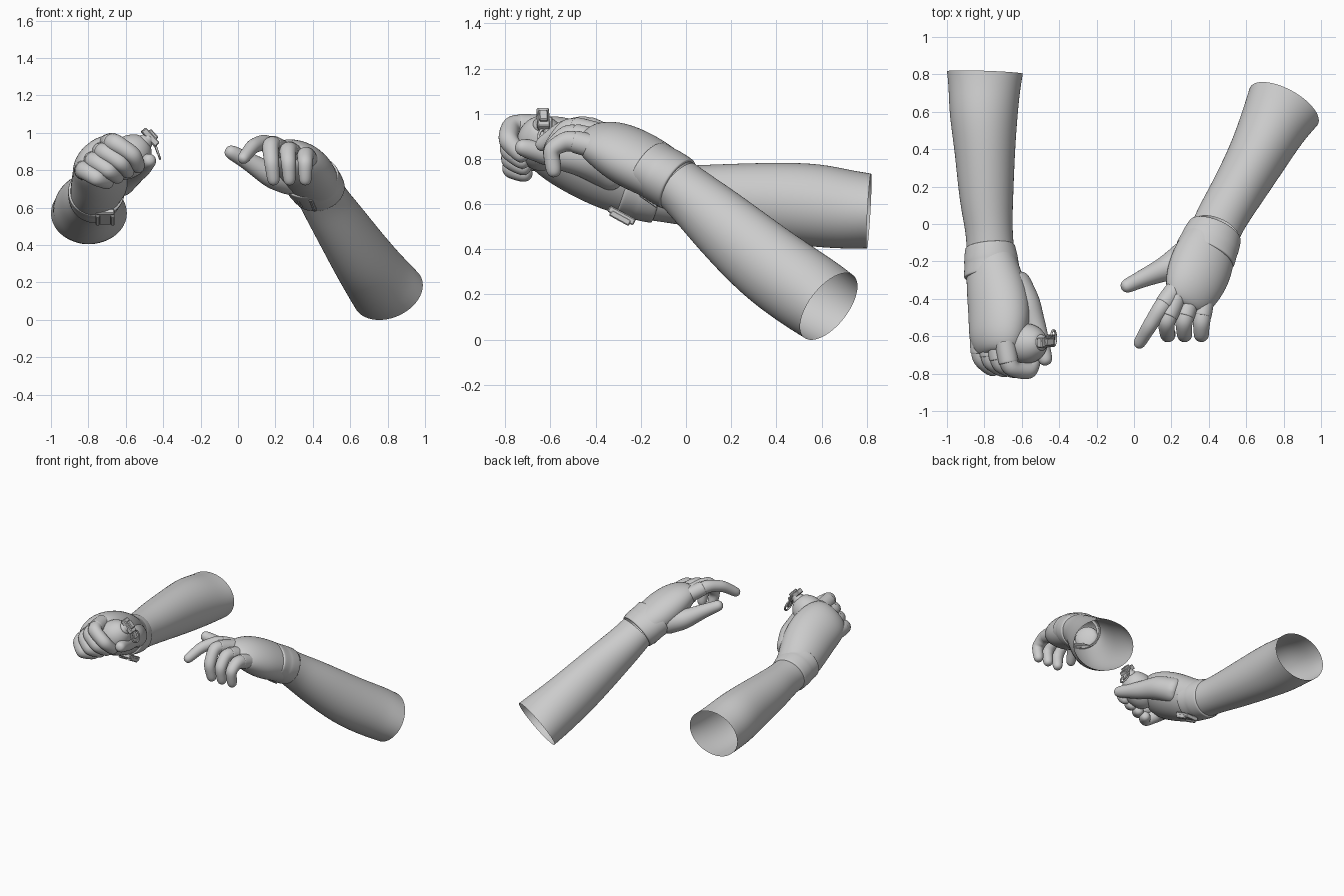
import bpy, bmesh
from mathutils import Vector, Matrix, Euler

cube = bpy.data.objects.get("Cube")
if cube:
    bpy.data.objects.remove(cube, do_unlink=True)

grey = bpy.data.materials.new("plain grey")
grey.use_nodes = True
colour = (0.6, 0.6, 0.6, 1)
grey.diffuse_color = colour
grey.node_tree.nodes["Principled BSDF"].inputs["Base Color"].default_value = colour


def finish(name, bm):
    """Turn a bmesh into a named, coloured, smooth object."""
    bmesh.ops.recalc_face_normals(bm, faces=bm.faces)
    mesh = bpy.data.meshes.new(name)
    bm.to_mesh(mesh)
    bm.free()
    mesh.materials.append(grey)
    mesh.shade_smooth()
    obj = bpy.data.objects.new(name, mesh)
    bpy.context.collection.objects.link(obj)
    return obj


def loft(name, rows, across, caps=(False, False), sides=12):
    """Skin elliptical rings (x, y, z, half width, half depth) along a path."""
    bm = bmesh.new()
    centres = [Vector(row[:3]) for row in rows]
    last = len(rows) - 1
    rings = []
    for i, row in enumerate(rows):
        along = (centres[min(i + 1, last)] - centres[max(i - 1, 0)]).normalized()
        u = Vector(across)
        u = (u - along * u.dot(along)).normalized()
        v = along.cross(u)
        ring = []
        for k in range(sides):
            spin = Matrix.Rotation(k * 6.28319 / sides, 2) @ Vector((1, 0))
            ring.append(bm.verts.new(centres[i] + u * spin.x * row[3] + v * spin.y * row[4]))
        rings.append(ring)
    for a, b in zip(rings, rings[1:]):
        for k in range(sides):
            n = (k + 1) % sides
            bm.faces.new((a[k], a[n], b[n], b[k]))
    for closed, ring in zip(caps, (rings[0], rings[-1])):
        if closed:
            bm.faces.new(ring)
    obj = finish(name, bm)
    sub = obj.modifiers.new("smooth", "SUBSURF")
    sub.levels = sub.render_levels = 2


def finger(name, points, radii, across):
    """A rounded digit through its joints."""
    pts = [Vector(p) for p in points]
    rows = []
    for i, (p, r) in enumerate(zip(pts, radii)):
        rows.append((*p, r, r))
        if i + 1 < len(pts):
            rows.append((*p.lerp(pts[i + 1], 0.5), *[(r + radii[i + 1]) * 0.48] * 2))
    end = (pts[-1] - pts[-2]).normalized()
    r = radii[-1]
    rows.append((*(pts[-1] + end * r * 0.6), r * 0.75, r * 0.75))
    rows.append((*(pts[-1] + end * r * 0.85), r * 0.3, r * 0.3))
    loft(name, rows, across, (True, True), sides=10)


def sleeve(name, start, end, r, across):
    """Short glove sleeve around the root of a finger, with a rolled rim."""
    a, b = Vector(start), Vector(end)
    steps = ((0, r), (0.4, r), (0.72, r * 0.97), (0.78, r * 0.94), (0.79, r * 0.8))
    loft(name, [(*a.lerp(b, t), s, s) for t, s in steps], across, sides=10)


def cuff(name, start, end, back, front, across):
    """Thick glove band with turned-in lips and a raised strap."""
    a, b = Vector(start), Vector(end)
    steps = ((0, .9), (.01, .98), (.05, 1), (.5, 1), (.55, .97), (.93, .97), (.99, .95), (1, .85))
    rows = []
    for t, s in steps:
        size = Vector(back).lerp(Vector(front), t) * s
        rows.append((*a.lerp(b, t), *size))
    loft(name, rows, across, sides=16)


def block(name, place, size, turn):
    """Small bevelled box."""
    bm = bmesh.new()
    bmesh.ops.create_cube(bm, size=1)
    matrix = Matrix.LocRotScale(Vector(place), turn, Vector(size))
    bmesh.ops.transform(bm, matrix=matrix, verts=bm.verts)
    bmesh.ops.bevel(bm, geom=bm.edges[:], offset=0.005, segments=1, affect="EDGES")
    finish(name, bm).data.shade_flat()


# Left arm, reaching forward and up
left_across = (0.9, -0.4, 0)
loft("left_forearm", [
    (.435, -.04, .69, .137, .12), (.465, .03, .63, .138, .13), (.535, .145, .525, .143, .155),
    (.655, .35, .34, .16, .182), (.735, .51, .23, .183, .185), (.77, .575, .187, .198, .183),
    (.802, .632, .147, .212, .178)], left_across, sides=16)
cuff("left_cuff", (.435, -.035, .687), (.38, -.165, .765), (.152, .13), (.178, .135), left_across)

# Left hand
left_row = (0.88, -0.25, -0.33)
loft("left_palm", [
    (.435, -.04, .69, .137, .115), (.387, -.145, .755, .168, .125),
    (.35, -.25, .81, .18, .13), (.31, -.35, .865, .162, .11),
    (.285, -.43, .89, .125, .07), (.275, -.45, .895, .07, .035)],
    left_row, (False, True), sides=16)
finger("left_thumb",
       [(.31, -.15, .745), (.18, -.235, .77), (.05, -.29, .85), (-.035, -.33, .895)],
       [.10, .075, .051, .042], (0, 0.8, -0.5))
left_index = [(.22, -.35, .90), (.14, -.455, .95), (.08, -.55, .93), (.03, -.635, .865)]
finger("left_index_finger", left_index, [.06, .048, .042, .036], (1, -0.3, 0))
sleeve("left_index_sleeve", left_index[0], left_index[1], .055, (1, -0.3, 0))
for k, label in enumerate(("middle", "ring", "little")):
    joints = [(.23 + .075 * k, -.39, .91 - .03 * k), (.17 + .095 * k, -.525, .945 - .03 * k),
              (.18 + .09 * k, -.6, .84), (.19 + .085 * k, -.585, .75)]
    finger("left_" + label + "_finger", joints, [.058, .05, .043, .037], (1, 0, 0))
    sleeve("left_" + label + "_sleeve", joints[0], joints[1], .055, (1, 0, 0))

# Right arm, held level
level = (1, 0, 0)
loft("right_forearm", [
    (-.767, -.15, .65, .13, .125), (-.775, -.03, .64, .127, .132),
    (-.79, .12, .63, .147, .15), (-.797, .4, .61, .165, .18),
    (-.805, .58, .595, .187, .19), (-.80, .72, .575, .195, .178),
    (-.797, .81, .57, .208, .17)], level, sides=16)
cuff("right_cuff", (-.77, -.12, .645), (-.757, -.28, .685), (.137, .137), (.163, .145), level)

# Right hand, rolled and closed around the grenade
right_row = (0.75, 0, 0.65)
loft("right_palm", [
    (-.768, -.14, .65, .13, .125), (-.757, -.25, .68, .152, .135),
    (-.73, -.37, .745, .178, .15), (-.715, -.5, .815, .187, .145),
    (-.735, -.62, .865, .172, .12), (-.75, -.69, .88, .125, .075),
    (-.75, -.70, .885, .07, .03)], right_row, (False, True), sides=16)
finger("right_thumb",
       [(-.66, -.28, .72), (-.58, -.43, .795), (-.52, -.58, .815), (-.475, -.72, .85)],
       [.10, .09, .062, .043], (0.9, 0, 0.4))
first = [(-.69, -.63, .94), (-.665, -.775, .95), (-.555, -.79, .88), (-.535, -.73, .82)]
fourth = [(-.825, -.59, .80), (-.82, -.72, .80), (-.75, -.785, .755), (-.70, -.715, .735)]
for k, label in enumerate(("index", "middle", "ring", "little")):
    joints = [Vector(a).lerp(Vector(b), k / 3) for a, b in zip(first, fourth)]
    finger("right_" + label + "_finger", joints, [.06, .054, .048, .041], right_row)
    sleeve("right_" + label + "_sleeve", joints[0], joints[1], .058, right_row)

# Strap buckles below both wrists
for side, place, turn in (("right", Vector((-.71, -.285, .55)), Euler((-0.5, 0, 0))),
                          ("left", Vector((.37, -.14, .64)), Euler((-0.6, 0.2, -0.4)))):
    axes = turn.to_matrix()
    block(side + "_buckle_plate", place, (.10, .13, .03), turn)
    for s in (-1, 1):
        block(side + "_buckle_bar", place + axes @ Vector((s * .04, 0, -.012)),
              (.022, .10, .03), turn)

# Grenade: egg body, neck, fuze head, lever and pull ring
axis = Vector((0.72, 0.05, 0.66)).normalized()
middle = Vector((-.58, -.64, .875))
turn = axis.to_track_quat("Z", "Y")


def turned(name, profile, caps):
    loft(name, [(*(middle + axis * h), r, r) for h, r in profile], (0, 1, 0), caps, sides=16)


turned("grenade_body", [(-.14, .03), (-.125, .065), (-.07, .105), (0, .115),
                        (.06, .102), (.105, .065), (.12, .04)], (True, True))
turned("grenade_neck", [(.10, .045), (.125, .045), (.13, .033), (.16, .033)], (False, True))
block("fuze_head", middle + axis * .15, (.055, .11, .035), turn)
block("fuze_cap", middle + axis * .17, (.04, .06, .025), turn)

# Safety lever folds from the head down beside the body
down = Vector((0.35, 0, -0.93)).normalized()
lever_turn = down.to_track_quat("Z", "Y")
block("safety_lever", Vector((-.445, -.61, .935)), (.04, .012, .11), lever_turn)

# Pull ring hangs from the head
bpy.ops.mesh.primitive_torus_add(
    major_segments=24, minor_segments=8, major_radius=.042, minor_radius=.006,
    location=(-.43, -.61, .90), rotation=(0, 1.25, 0))
ring = bpy.context.object
ring.name = "pull_ring"
ring.data.materials.append(grey)
ring.data.shade_smooth()
